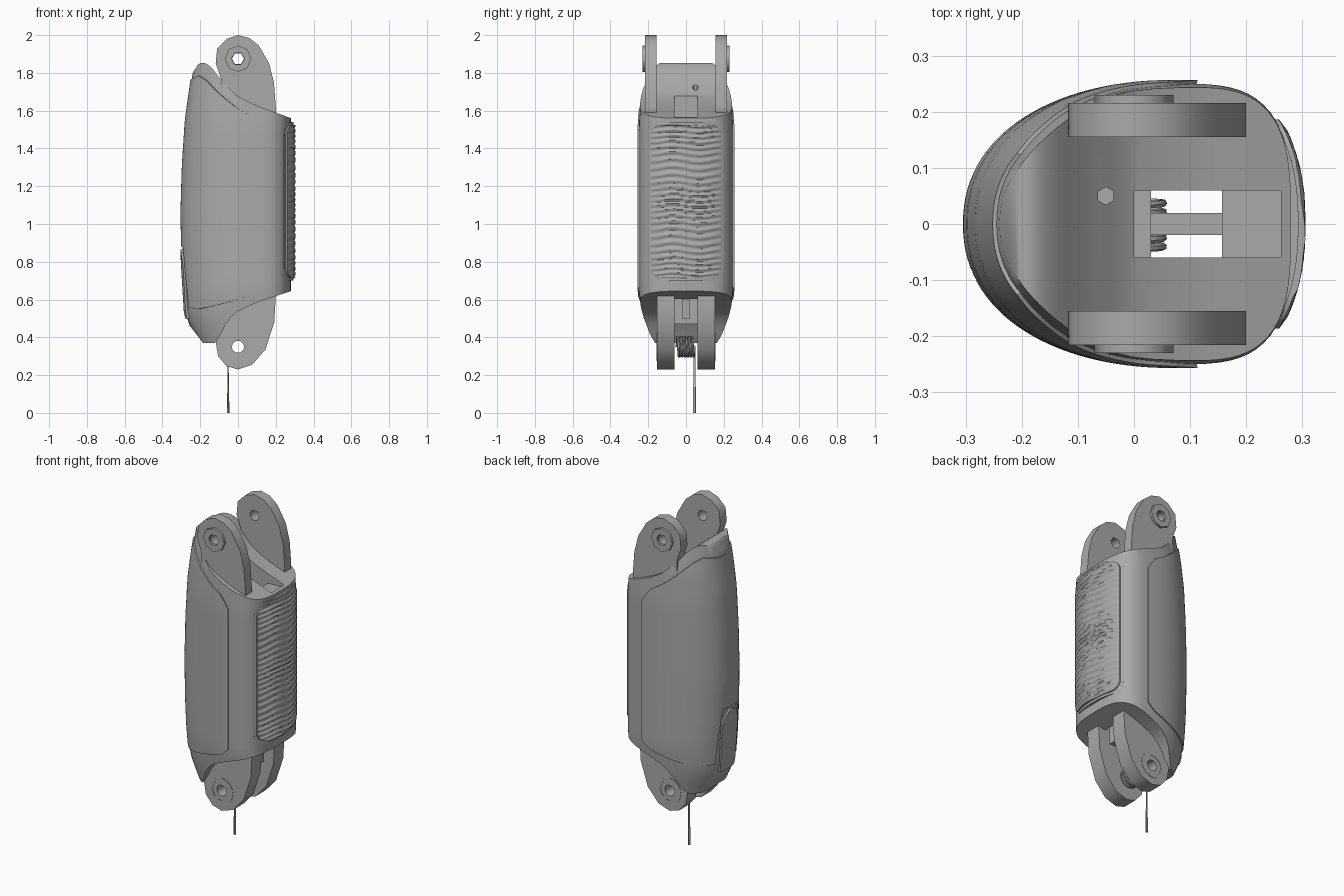
import bpy, bmesh, math, random
from mathutils import Vector

random.seed(4)
if "Cube" in bpy.data.objects:
    bpy.data.objects.remove(bpy.data.objects["Cube"], do_unlink=True)

grey = bpy.data.materials.new("plain grey")
grey.use_nodes = True
grey.diffuse_color = (0.4, 0.4, 0.4, 1)
grey.node_tree.nodes["Principled BSDF"].inputs["Base Color"].default_value = (0.4, 0.4, 0.4, 1)


def select(ob):
    bpy.ops.object.select_all(action='DESELECT')
    bpy.context.view_layer.objects.active = ob
    ob.select_set(True)


def finish(ob, angle=None):
    ob.data.materials.clear()
    ob.data.materials.append(grey)
    select(ob)
    if angle:
        bpy.ops.object.shade_smooth_by_angle(angle=math.radians(angle))
    return ob


def mesh_object(name, bm, angle=None):
    bmesh.ops.recalc_face_normals(bm, faces=bm.faces)
    me = bpy.data.meshes.new(name)
    bm.to_mesh(me)
    bm.free()
    ob = bpy.data.objects.new(name, me)
    bpy.context.collection.objects.link(ob)
    return finish(ob, angle)


def grid_object(name, rows, angle):
    bm = bmesh.new()
    vs = [[bm.verts.new(p) for p in row] for row in rows]
    for r, s in zip(vs, vs[1:]):
        for j in range(len(r) - 1):
            bm.faces.new((r[j], r[j + 1], s[j + 1], s[j]))
    return mesh_object(name, bm, angle)


def lerp_table(table, x):
    if x <= table[0][0]:
        return table[0][1]
    for (a, p), (b, q) in zip(table, table[1:]):
        if x <= b:
            return p + (q - p) * (x - a) / (b - a)
    return table[-1][1]


# Body outline rules: side curves against x, extents against height
TOP = [(-.3, 1.8), (-.27, 1.85), (-.23, 1.855), (-.18, 1.83), (-.1, 1.755), (0, 1.675),
       (.1, 1.625), (.2, 1.59), (.28, 1.56)]
BOTTOM = [(-.3, .46), (-.26, .37), (-.17, .37), (-.12, .41), (-.06, .49), (0, .54), (.1, .585), (.28, .645)]
REACH = [(.37, .215), (.46, .255), (.52, .275), (.8, .292), (1.05, .298), (1.3, .291),
         (1.55, .275), (1.8, .24), (1.86, .23)]
WIDTH = [(.37, .82), (.5, .93), (.65, 1), (1.5, 1), (1.7, .96), (1.86, .85)]


def outline(a):
    """Cross section at an angle, zero at the -x end."""
    c, s = -math.cos(a), math.sin(a)
    length, n = (.38, 2.2) if c < 0 else (.2, 3.2)
    x = .08 + math.copysign(length * abs(c) ** (2 / n), c)
    return x, math.copysign(.25 * abs(s) ** (2 / n), s)


def surface(a, z, off=0):
    x, y = outline(a)
    if x < 0:
        x *= lerp_table(REACH, z) / .3
    y *= lerp_table(WIDTH, z)
    d = Vector((x - .04, y, 0)).normalized() * off
    return Vector((x, y, z)) + d


# Main body
N, ROWS = 64, 26
bm = bmesh.new()
rings = []
for r in range(ROWS + 1):
    ring = []
    for i in range(N):
        a = math.tau * i / N
        x = outline(a)[0]
        lo, hi = lerp_table(BOTTOM, x), lerp_table(TOP, x)
        ring.append(bm.verts.new(surface(a, lo + (hi - lo) * r / ROWS)))
    rings.append(ring)
for r, s in zip(rings, rings[1:]):
    for i in range(N):
        j = (i + 1) % N
        bm.faces.new((r[i], r[j], s[j], s[i]))
for ring in (rings[0], rings[-1]):
    for i in range(N // 2):
        bm.faces.new(list(dict.fromkeys((ring[i], ring[i + 1], ring[N - i - 1], ring[-i]))))
body = mesh_object("body", bm, 35)


def cut(ob):
    mod = body.modifiers.new("cut", 'BOOLEAN')
    mod.operation, mod.solver, mod.object = 'DIFFERENCE', 'EXACT', ob
    select(body)
    bpy.ops.object.modifier_apply(modifier=mod.name)
    bpy.data.objects.remove(ob, do_unlink=True)


def box(name, lo, hi):
    bm = bmesh.new()
    bmesh.ops.create_cube(bm, size=1)
    for v in bm.verts:
        v.co = [l + (h - l) * (c + .5) for l, h, c in zip(lo, hi, v.co)]
    return mesh_object(name, bm)


def cylinder(name, at, radius, depth, along_y, sides=8):
    bm = bmesh.new()
    bmesh.ops.create_cone(bm, cap_ends=True, segments=sides, radius1=radius, radius2=radius, depth=depth)
    for v in bm.verts:
        p = Vector((v.co.x, v.co.z, v.co.y)) if along_y else v.co.copy()
        v.co = p + Vector(at)
    return mesh_object(name, bm)


# Central slot, top notch and small pin holes
cut(box("slot_cutter", (0, -.06, .2), (.157, .06, 2)))
cut(box("notch_cutter", (.1, -.06, 1.55), (.262, .06, 2)))
cut(cylinder("pin_cutter", (.17, 0, 1.14), .014, 1, True))
cut(cylinder("lower_pin_cutter", (.14, 0, .607), .014, 1, True))
cut(cylinder("cord_cutter", (-.05, .05, 1.7), .016, .3, False, 6))
finish(body, 35)

# Raised cover wrapping the -x side, notched over the lower tip
COVER_TOP = [(-.3, 1.765), (-.25, 1.785), (-.2, 1.76), (-.1, 1.68), (0, 1.61), (.07, 1.57), (.1, 1.5)]
COVER_LOW = [(-.3, .56), (-.22, .55), (-.1, .575), (.07, .62), (.1, .66)]


def patch(name, reach, low, high, off, cols, n):
    """Raised panel over the body, its border sunk below the surface."""
    us = [0] + [i / cols for i in range(cols + 1)] + [1]
    ts = [0] + [i / n for i in range(n + 1)] + [1]
    rows = []
    for k, t in enumerate(ts):
        row = []
        for i, u in enumerate(us):
            a = reach * (2 * u - 1)
            border = i in (0, len(us) - 1) or k in (0, len(ts) - 1)
            lo, hi = low(a), high(a)
            row.append(surface(a, lo + (hi - lo) * t, -.01 if border else off))
        rows.append(row)
    return grid_object(name, rows, 35)


patch("side_cover", math.radians(93),
      lambda a: lerp_table(COVER_LOW + [], outline(a)[0]) if abs(a) > .36
      else .88 - .28 * max(0, abs(a) - .25) / .11,
      lambda a: lerp_table(COVER_TOP, outline(a)[0]), .007, 60, 22)
patch("tip_plate", .25, lambda a: .5, lambda a: .865 - 1.2 * a * a, .011, 10, 10)

# Ribbed grip pad on the +x side
HALF, TALL, ROUND = .2, .42, .06


def grip(y_scale, z_scale, lift, ribs, n, m):
    rows = []
    for k in range(-1, n + 2):
        v = max(-1, min(1, 2 * k / n - 1))
        v = math.sin(v * math.pi / 2) * .3 + v * .7
        d = max(0, abs(v) * TALL - TALL + ROUND)
        w = HALF - ROUND + math.sqrt(max(0, ROUND ** 2 - d ** 2))
        row = []
        for i in range(-1, m + 2):
            u = max(-1, min(1, 2 * i / m - 1))
            y, z = u * w * y_scale, 1.12 + v * TALL * z_scale
            x = .293 + lift - .05 * (abs(y) / HALF) ** 2.4
            if k in (-1, n + 1) or i in (-1, m + 1):
                x -= .04
            elif ribs and abs(u) < .95:
                wave = math.sin(z * 190 + 1.5 * math.sin(y * 23) + 2 * math.sin(z * 17))
                x += .004 * wave + random.uniform(-.001, .001)
            row.append((x, y, z))
        rows.append(row)
    return rows


grid_object("grip_rim", grip(1, 1, 0, False, 30, 16), 40)
grid_object("grip_pad", grip(.93, .965, .008, True, 150, 18), 40)


# Flat plates with a round hole, standing across the y axis
def plate(name, profile, hole, y0, y1):
    cu = bpy.data.curves.new(name, 'CURVE')
    cu.dimensions, cu.fill_mode, cu.extrude = '2D', 'BOTH', abs(y1 - y0) / 2
    for pts in (profile, hole):
        sp = cu.splines.new('POLY')
        sp.points.add(len(pts) - 1)
        sp.use_cyclic_u = True
        for p, (x, z) in zip(sp.points, pts):
            p.co = (x, z, 0, 1)
    ob = bpy.data.objects.new(name, cu)
    bpy.context.collection.objects.link(ob)
    ob.rotation_euler.x = math.pi / 2
    ob.location.y = (y0 + y1) / 2
    select(ob)
    bpy.ops.object.convert(target='MESH')
    return finish(bpy.context.object)


def circle(z, r, n=10):
    return [(r * math.cos(math.tau * i / n), z + r * math.sin(math.tau * i / n)) for i in range(n)]


EAR = [(.2, 1.54), (.2, 1.62), (.19, 1.75), (.165, 1.85), (.11, 1.945), (.06, 1.985), (0, 2),
       (-.06, 1.98), (-.11, 1.93), (-.118, 1.85), (-.09, 1.77), (-.1, 1.6)]
LUG = [(.18, .7), (.2, .62), (.192, .48), (.145, .335), (.075, .255), (0, .23), (-.06, .247),
       (-.105, .3), (-.117, .37), (-.1, .46), (-.09, .6)]
for side, s in (("right", -1), ("left", 1)):
    plate(side + "_upper_ear", EAR, circle(1.875, .032, 6), s * .155, s * .216)
    plate(side + "_ear_boss", circle(1.875, .07, 8), circle(1.875, .034, 6), s * .21, s * .23)
    plate(side + "_lower_lug", LUG, circle(.35, .033), s * .06, s * .153)
    plate(side + "_lug_ring", circle(.35, .075, 16), circle(.35, .06, 16), s * .15, s * .155)

# Web and bar between the lower lugs
box("hinge_web", (-.06, -.06, .47), (.03, .06, .66))
box("centre_bar", (0, -.02, .5), (.157, .02, .64))

# Coil spring with a straight tail
cu = bpy.data.curves.new("hinge_spring", 'CURVE')
cu.dimensions, cu.bevel_depth, cu.bevel_resolution = '3D', .007, 1
turns, step = 6, 14
path = [(-.052 * math.cos(math.tau * i / step), -.048 + .093 * i / (turns * step),
         .35 + .052 * math.sin(math.tau * i / step)) for i in range(turns * step + 1)]
path.append((-.052, .045, 0))
sp = cu.splines.new('POLY')
sp.points.add(len(path) - 1)
for p, q in zip(sp.points, path):
    p.co = (*q, 1)
spring = bpy.data.objects.new("hinge_spring", cu)
bpy.context.collection.objects.link(spring)
select(spring)
bpy.ops.object.convert(target='MESH')
finish(bpy.context.object, 50)
